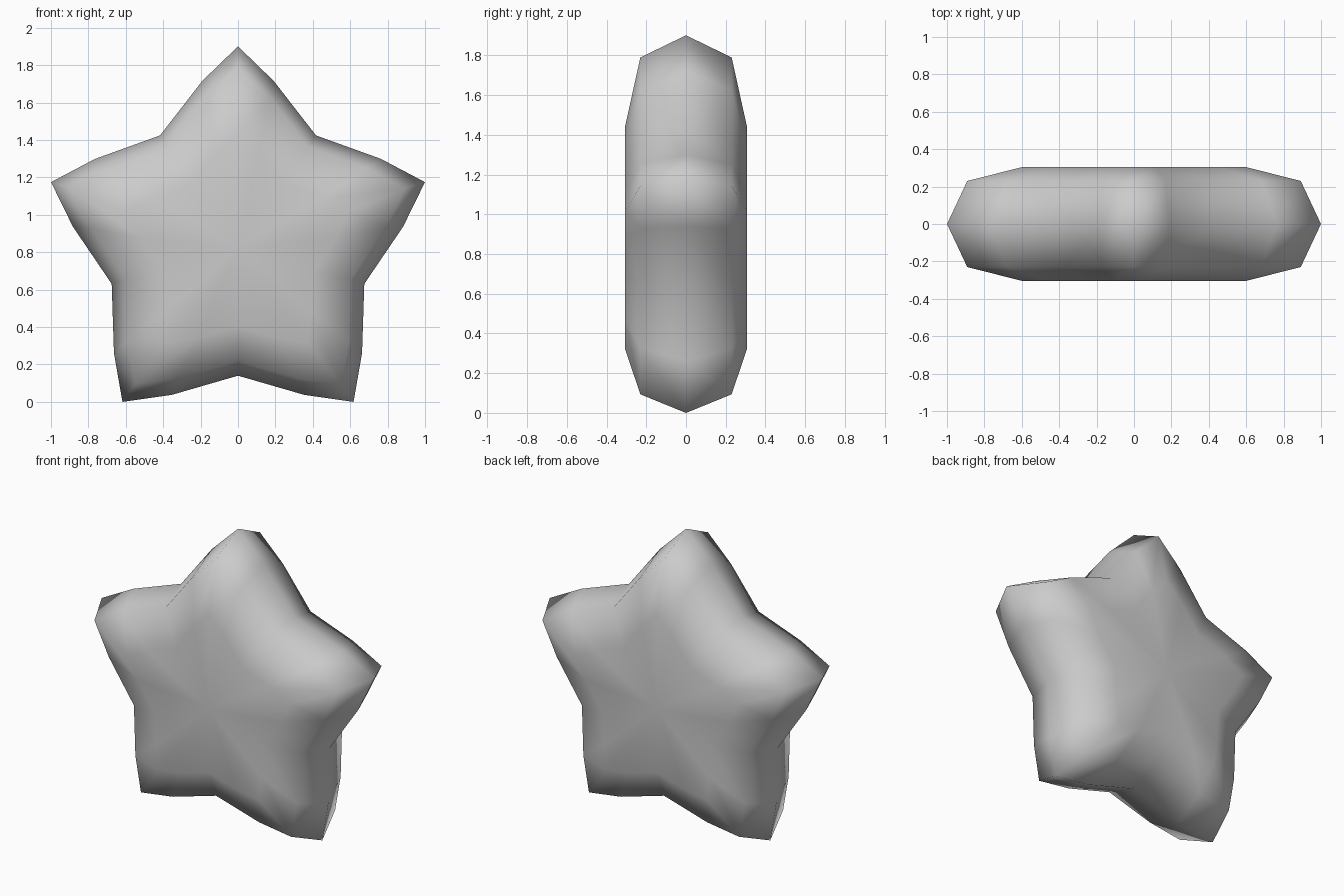
import bpy, bmesh
from math import sin, cos, radians

if "Cube" in bpy.data.objects:
    bpy.data.objects.remove(bpy.data.objects["Cube"])

# Puffy five-pointed star lofted from scaled copies of one 20-point outline
CZ = 0.85
OUTLINE = [(0, 1.051), (12.4, 0.887), (36, 0.71), (59.6, 0.887)]  # angle, radius: tip, flank, valley, flank
# depth, scale, centre height of each ring from front to back
RINGS = [(-0.306, 0.592, 0.823), (-0.23, 0.892, 0.852), (0, 1.0, CZ),
         (0.23, 0.892, 0.852), (0.306, 0.592, 0.823)]

bm = bmesh.new()


def ring(y, s, cz):
    verts = []
    for arm in range(5):
        for a, r in OUTLINE:
            t = radians(a + 72 * arm)
            verts.append(bm.verts.new((s * r * sin(t), y, cz + s * r * cos(t))))
    return verts


# Side bands
rings = [ring(*r) for r in RINGS]
n = len(rings[0])
for a, b in zip(rings, rings[1:]):
    for i in range(n):
        j = (i + 1) % n
        bm.faces.new((a[i], a[j], b[j], b[i]))

# Front and back caps fan out from a centre point
for k in (0, -1):
    c = bm.verts.new((0, RINGS[k][0], RINGS[k][2]))
    for i in range(n):
        bm.faces.new((c, rings[k][i], rings[k][(i + 1) % n]))

bmesh.ops.recalc_face_normals(bm, faces=bm.faces)
for f in bm.faces:
    f.smooth = True
mesh = bpy.data.meshes.new("star")
bm.to_mesh(mesh)
bm.free()
star = bpy.data.objects.new("star", mesh)
bpy.context.collection.objects.link(star)
